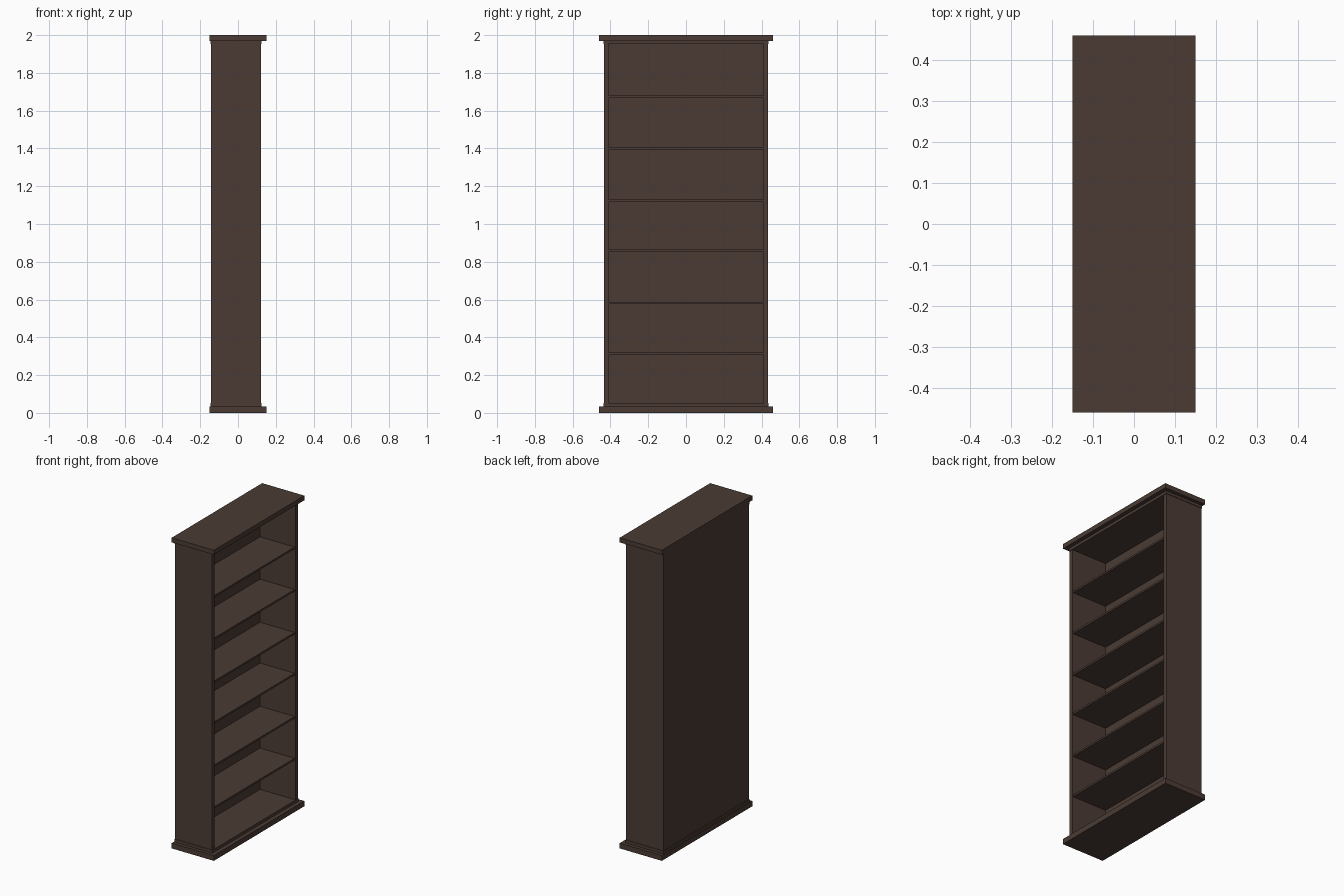
import bpy

default = bpy.data.objects.get("Cube")
if default:
    bpy.data.objects.remove(default, do_unlink=True)

# One dark wood colour
wood = bpy.data.materials.new("dark_wood")
wood.use_nodes = True
colour = (0.07, 0.044, 0.035, 1)
wood.diffuse_color = colour
shader = next(n for n in wood.node_tree.nodes if n.type == "BSDF_PRINCIPLED")
shader.inputs["Base Color"].default_value = colour
shader.inputs["Roughness"].default_value = 0.7


def board(name, x, y, z):
    """Rectangular board given by its (low, high) range on each axis."""
    ranges = (x, y, z)
    bpy.ops.mesh.primitive_cube_add(size=1, location=[(a + b) / 2 for a, b in ranges])
    obj = bpy.context.object
    obj.name = name
    obj.scale = [b - a for a, b in ranges]
    bpy.ops.object.transform_apply(location=False, rotation=False, scale=True)
    obj.data.materials.append(wood)
    return obj


BACK, FRONT = -0.143, 0.121
OUTER, INNER = 0.435, 0.41
FLOOR, CEILING = 0.053, 1.952
PLINTH, CORNICE = 0.034, 1.97

# Overhanging slabs at the bottom and top
board("plinth", (-0.15, 0.15), (-0.46, 0.46), (0, PLINTH))
board("cornice", (-0.15, 0.15), (-0.46, 0.46), (CORNICE, 2))

# Narrow stepped boards next to the slabs
step = 0.003
for name, z in (("bottom_board", (PLINTH, FLOOR)), ("top_board", (CEILING, CORNICE))):
    board(name, (BACK - step, FRONT + step), (-OUTER - step, OUTER + step), z)

# Upright sides
for name, s in (("left_side_panel", -1), ("right_side_panel", 1)):
    board(name, (BACK, FRONT), sorted((s * INNER, s * OUTER)), (FLOOR, CEILING))

# Closed back
board("back_panel", (BACK, -0.13), (-INNER, INNER), (FLOOR, CEILING))

# Shelves
for i, z in enumerate((0.313, 0.582, 0.86, 1.123, 1.4, 1.673)):
    board(f"shelf_{i + 1}", (-0.13, FRONT - 0.005), (-INNER, INNER), (z - 0.006, z + 0.006))
